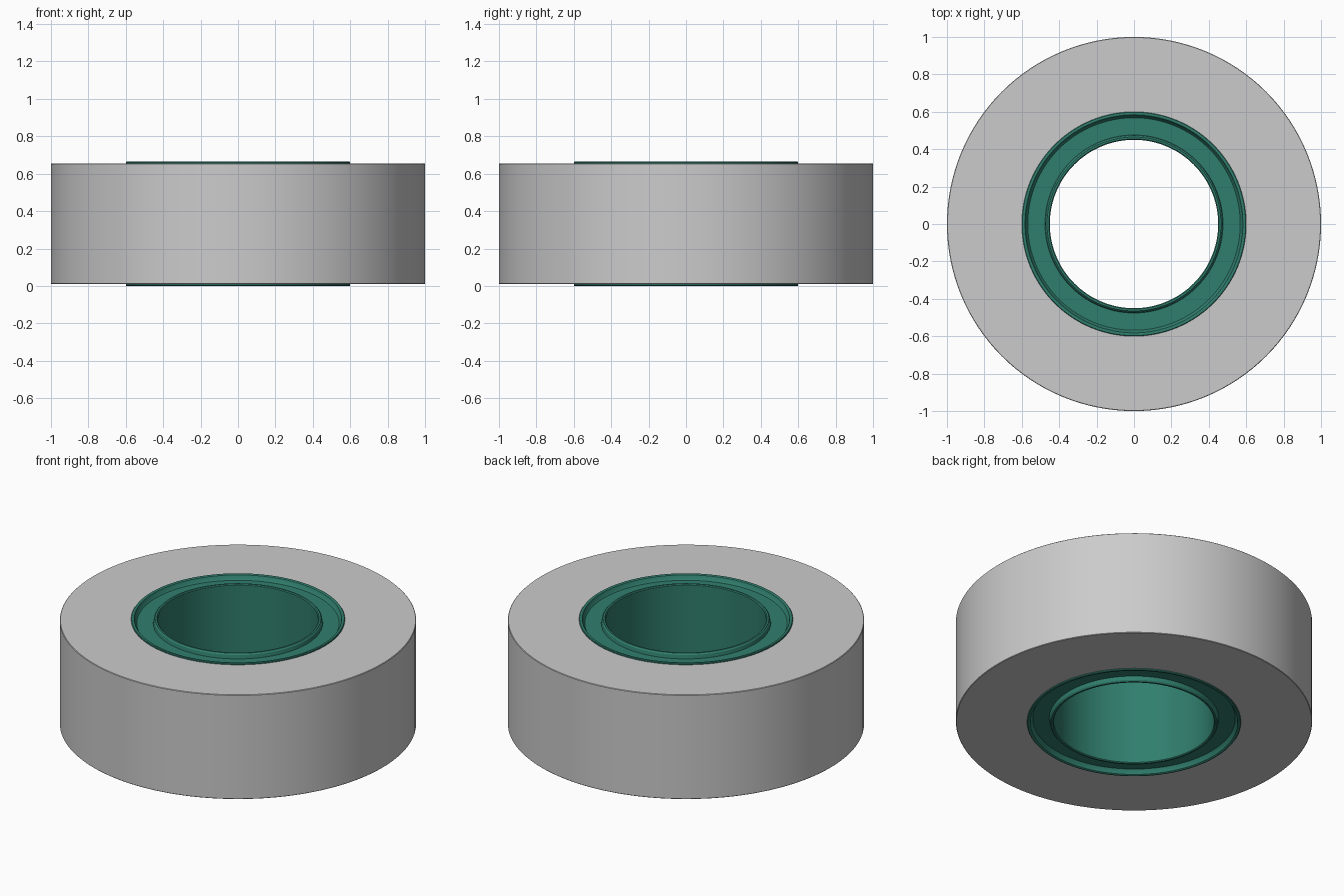
import bpy, bmesh, math

if "Cube" in bpy.data.objects:
    bpy.data.objects.remove(bpy.data.objects["Cube"])

SEG = 128
H = 0.664          # overall height
MID = H / 2


def lathe(name, profile, color=None):
    """Revolve a closed (radius, z) profile around the z axis."""
    bm = bmesh.new()
    rings = []
    for r, z in profile:
        rings.append([bm.verts.new((r * math.cos(2 * math.pi * i / SEG),
                                    r * math.sin(2 * math.pi * i / SEG), z))
                      for i in range(SEG)])
    for k, ring in enumerate(rings):
        nxt = rings[(k + 1) % len(rings)]
        for i in range(SEG):
            j = (i + 1) % SEG
            bm.faces.new((ring[i], ring[j], nxt[j], nxt[i]))
    bmesh.ops.recalc_face_normals(bm, faces=bm.faces)
    me = bpy.data.meshes.new(name)
    bm.to_mesh(me)
    bm.free()
    ob = bpy.data.objects.new(name, me)
    bpy.context.collection.objects.link(ob)
    if color:
        mat = bpy.data.materials.new(name + "_color")
        mat.diffuse_color = color
        mat.use_nodes = True
        mat.node_tree.nodes["Principled BSDF"].inputs["Base Color"].default_value = mat.diffuse_color
        me.materials.append(mat)
    bpy.ops.object.select_all(action='DESELECT')
    ob.select_set(True)
    bpy.context.view_layer.objects.active = ob
    bpy.ops.object.shade_smooth_by_angle(angle=math.radians(30))
    return ob


# Wound tape: thick ring with a tiny edge chamfer
t = MID - 0.009
tape_top = [(0.595, t), (0.997, t), (1.0, t - 0.003)]
tape_half = [(r, MID + z) for r, z in tape_top]
lathe("tape_roll", tape_half + [(r, H - z) for r, z in reversed(tape_half)])

# Core: outer and inner lips with a shallow channel between them, both ends
top = [(0.45, H - 0.005), (0.455, H), (0.465, H), (0.472, H - 0.008),
       (0.476, H - 0.03), (0.568, H - 0.03), (0.575, H - 0.022),
       (0.582, H - 0.003), (0.587, H), (0.597, H), (0.6, H - 0.004), (0.6, H - 0.012)]
lathe("core", top + [(r, H - z) for r, z in reversed(top)], (0.03, 0.21, 0.155, 1))
